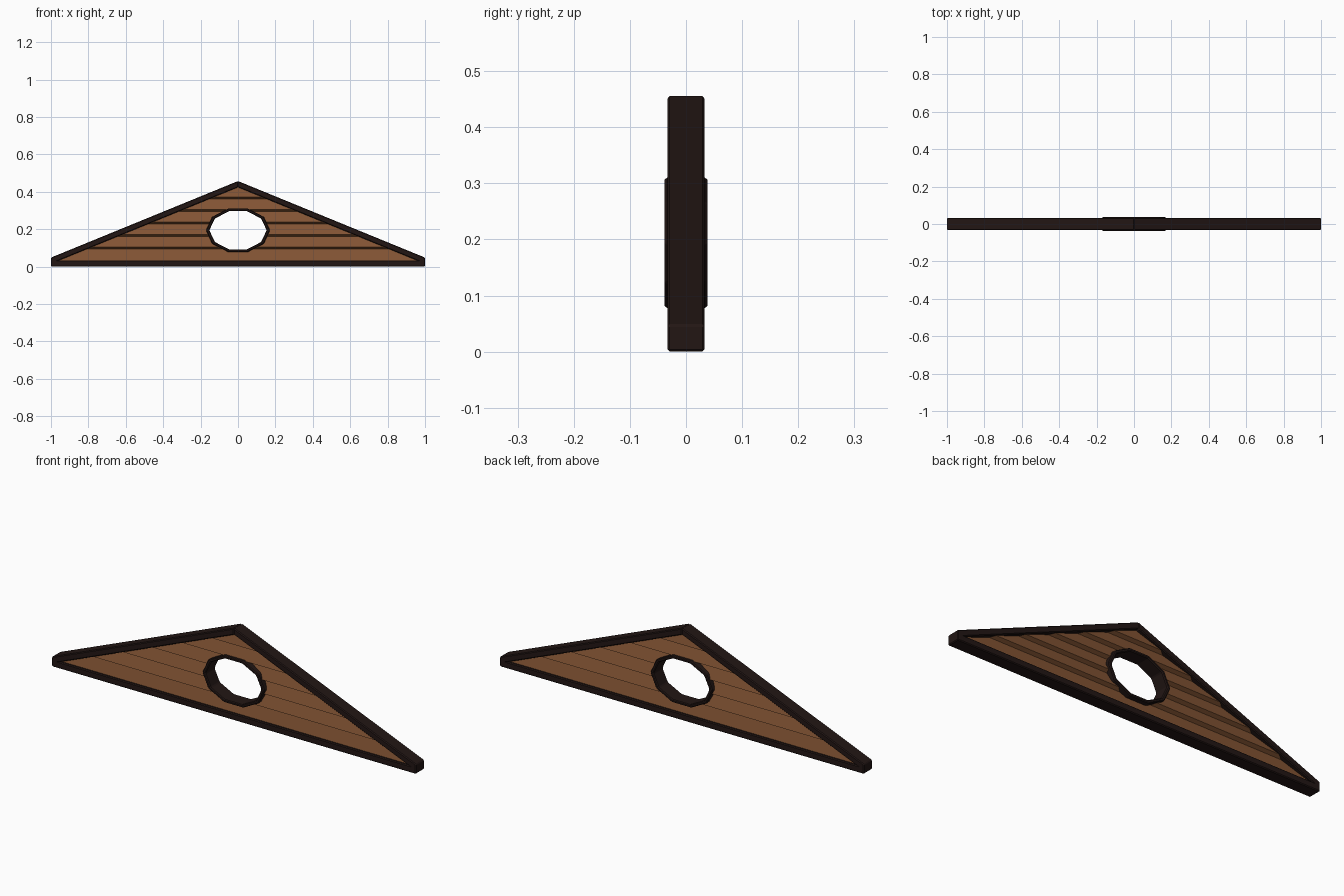
import bpy, bmesh, math
from mathutils import Vector

if "Cube" in bpy.data.objects:
    bpy.data.objects.remove(bpy.data.objects["Cube"])


def material(name, color):
    m = bpy.data.materials.new(name)
    m.diffuse_color = color
    m.use_nodes = True
    m.node_tree.nodes["Principled BSDF"].inputs["Base Color"].default_value = m.diffuse_color
    return m


DARK = material("dark_timber", (0.016, 0.008, 0.007, 1))
WOOD = material("brown_boards", (0.23, 0.09, 0.034, 1))


def finish(bm, name, mat=None, bevel=0):
    bmesh.ops.recalc_face_normals(bm, faces=bm.faces)
    mesh = bpy.data.meshes.new(name)
    bm.to_mesh(mesh)
    bm.free()
    ob = bpy.data.objects.new(name, mesh)
    bpy.context.collection.objects.link(ob)
    if mat:
        mesh.materials.append(mat)
    if bevel:
        b = ob.modifiers.new("soft_edges", 'BEVEL')
        b.width, b.segments = bevel, 1
    return ob


def prism(name, points, axis, lo, hi, mat=None, bevel=0):
    """Extrude a 2D outline along x (outline in y,z) or y (outline in x,z)."""
    bm = bmesh.new()
    place = (lambda a, b: (lo, a, b)) if axis == 'x' else (lambda a, b: (a, lo, b))
    face = bm.faces.new([bm.verts.new(place(a, b)) for a, b in points])
    geo = bmesh.ops.extrude_face_region(bm, geom=[face])["geom"]
    step = Vector((hi - lo, 0, 0)) if axis == 'x' else Vector((0, hi - lo, 0))
    bmesh.ops.translate(bm, vec=step, verts=[g for g in geo if isinstance(g, bmesh.types.BMVert)])
    return finish(bm, name, mat, bevel)


def decagon(rx, rz, cz=0.194):
    return [(rx * math.cos(i * math.pi / 5), cz + rz * math.sin(i * math.pi / 5)) for i in range(10)]


# Outer triangular frame
prism("bottom_beam", [(-1, 0), (1, 0), (1, .033), (-1, .033)], 'y', -.033, .033, DARK, .004)
for side, s in (("left", -1), ("right", 1)):
    prism(side + "_rafter", [(s, .015), (s, .048), (0, .457), (0, .424)],
          'y', -.033, .033, DARK, .004)

# Lapped siding: saw-tooth profile, the same on both faces
PITCH, OUT, IN = .0667, .025, .007
edge = [(OUT, .02)]
for i in range(1, 6):
    z = .033 + i * PITCH
    edge += [(IN, z - .005), (OUT, z + .005)]
edge.append((IN, .45))
siding = prism("siding", edge + [(-y, z) for y, z in reversed(edge)], 'x', -.99, .99, WOOD)

# Trim the siding to the roof slope
bm = bmesh.new()
bm.from_mesh(siding.data)
for s in (-1, 1):
    cut = bmesh.ops.bisect_plane(bm, geom=bm.verts[:] + bm.edges[:] + bm.faces[:],
                                 plane_co=(0, 0, .437), plane_no=(s * .409, 0, 1),
                                 clear_outer=True)["geom_cut"]
    bmesh.ops.holes_fill(bm, edges=[e for e in cut if isinstance(e, bmesh.types.BMEdge)])
bmesh.ops.recalc_face_normals(bm, faces=bm.faces)
bm.to_mesh(siding.data)
bm.free()

# Window opening
cutter = prism("window_cutter", decagon(.16, .112), 'y', -.1, .1)
cutter.hide_render = True
cutter.hide_viewport = True
hole = siding.modifiers.new("window_hole", 'BOOLEAN')
hole.operation, hole.solver, hole.object = 'DIFFERENCE', 'EXACT', cutter

# Ten-sided window frame
bm = bmesh.new()
loops = [[bm.verts.new((x, y, z)) for x, z in decagon(rx, rz)]
         for rx, rz, y in ((.171, .122, -.038), (.171, .122, .038),
                           (.153, .107, .038), (.153, .107, -.038))]
for k in range(4):
    a, b = loops[k], loops[(k + 1) % 4]
    for i in range(10):
        j = (i + 1) % 10
        bm.faces.new((a[i], a[j], b[j], b[i]))
finish(bm, "window_frame", DARK, .004)
